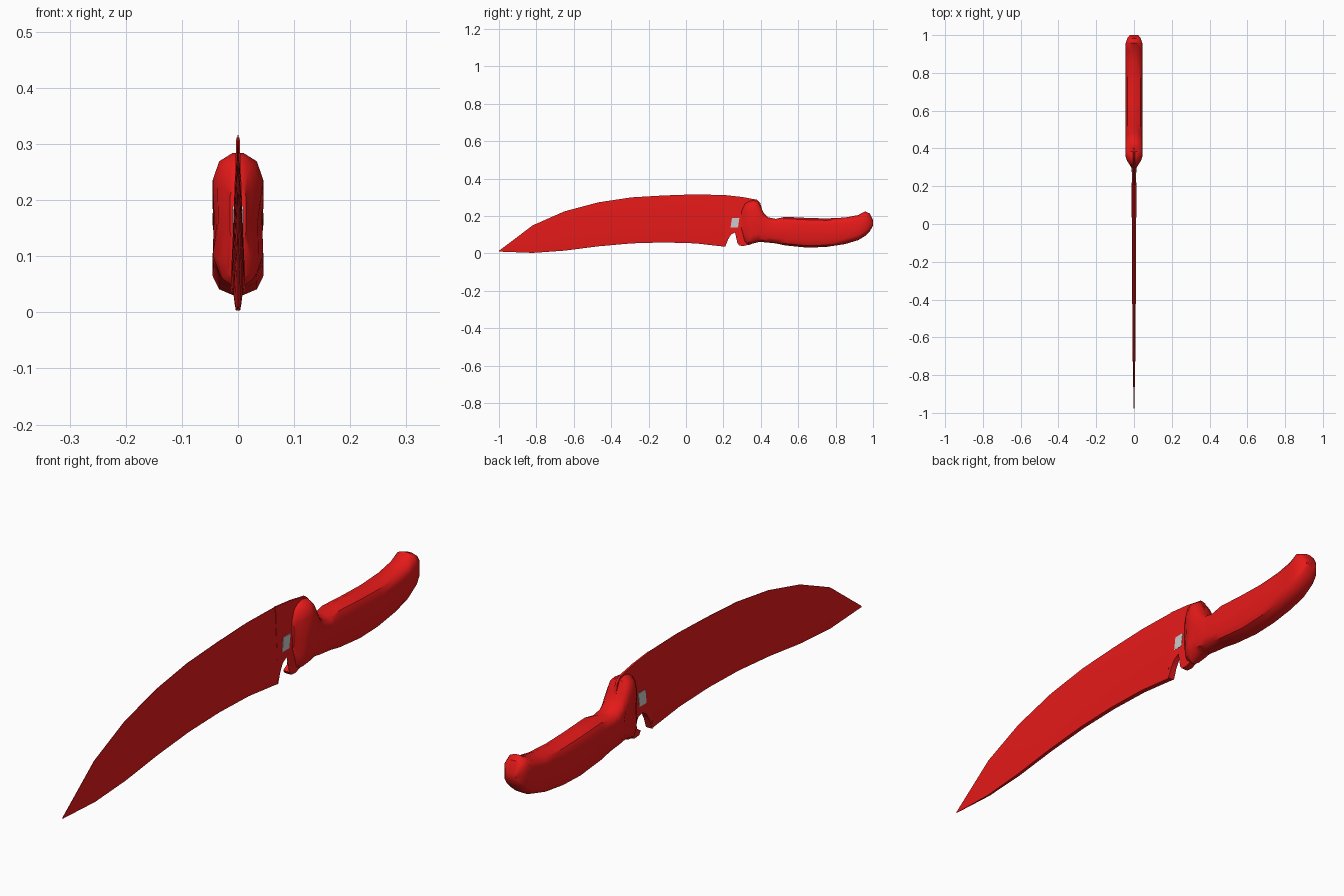
import bpy, bmesh, math

red = bpy.data.materials.new("red")
red.diffuse_color = (0.8, 0.01, 0.01, 1)


def make(name, bm, angle=35, mat=red):
    bmesh.ops.recalc_face_normals(bm, faces=bm.faces)
    me = bpy.data.meshes.new(name)
    bm.to_mesh(me)
    bm.free()
    ob = bpy.data.objects.new(name, me)
    bpy.context.collection.objects.link(ob)
    if mat:
        me.materials.append(mat)
    bpy.ops.object.select_all(action='DESELECT')
    ob.select_set(True)
    bpy.context.view_layer.objects.active = ob
    bpy.ops.object.shade_smooth_by_angle(angle=math.radians(angle))
    return ob


def loft(name, rings, angle=35):
    bm = bmesh.new()
    loops = [[bm.verts.new(p) for p in r] for r in rings]
    for a, b in zip(loops, loops[1:]):
        n = len(a)
        for i in range(n):
            j = (i + 1) % n
            bm.faces.new((a[i], a[j], b[j], b[i]))
    bm.faces.new(loops[0])
    bm.faces.new(loops[-1])
    bmesh.ops.remove_doubles(bm, verts=bm.verts, dist=0.0002)
    return make(name, bm, angle)


# Blade: wedge section, thick spine below, sharp convex edge above
# (y, spine z, edge z, half thickness)
blade = [(-1.0, 0.010, 0.014, 0.0008), (-0.82, 0.003, 0.15, 0.005),
         (-0.65, 0.015, 0.225, 0.008), (-0.47, 0.038, 0.273, 0.009),
         (-0.29, 0.054, 0.300, 0.010), (-0.12, 0.059, 0.310, 0.011),
         (0.05, 0.054, 0.316, 0.012), (0.21, 0.036, 0.312, 0.0127)]
rings = []
for y, zb, zt, t in blade:
    h = zt - zb
    rings.append([(-t * .75, y, zb), (t * .75, y, zb), (t, y, zb + h * .08),
                  (0.0008, y, zt), (-0.0008, y, zt), (-t, y, zb + h * .08)])
loft("blade", rings, 30)

# Ricasso with finger notch and small hook, tapering towards the top
outline = [(0.21, 0.036), (0.225, 0.075), (0.24, 0.10), (0.262, 0.113),
           (0.285, 0.108), (0.30, 0.088), (0.295, 0.068), (0.275, 0.055),
           (0.285, 0.042), (0.31, 0.040), (0.36, 0.056), (0.42, 0.07),
           (0.42, 0.19), (0.405, 0.24), (0.397, 0.27), (0.38, 0.287),
           (0.30, 0.302), (0.21, 0.312)]
bm = bmesh.new()
sides = []
for s in (-1, 1):
    sides.append([bm.verts.new((s * (0.0142 - 0.036 * z), y, z)) for y, z in outline])
    bm.faces.new(sides[-1])
for i in range(len(outline)):
    j = (i + 1) % len(outline)
    bm.faces.new((sides[0][i], sides[0][j], sides[1][j], sides[1][i]))
bmesh.ops.triangulate(bm, faces=[f for f in bm.faces if len(f.verts) > 4])
make("ricasso", bm, 30)

# Handle: (y, bottom z, top z, half width, side groove depth)
handle = [(0.298, 0.12, 0.23, 0.014, 1), (0.315, 0.055, 0.265, 0.024, .9),
          (0.335, 0.045, 0.279, 0.037, .95), (0.36, 0.054, 0.284, 0.045, .82),
          (0.385, 0.060, 0.278, 0.045, .95), (0.402, 0.061, 0.245, 0.045, .85),
          (0.415, 0.060, 0.217, 0.045, .95), (0.44, 0.058, 0.193, 0.044, .85),
          (0.48, 0.054, 0.185, 0.044, .97), (0.53, 0.043, 0.196, 0.045, .85),
          (0.65, 0.031, 0.190, 0.045, .9), (0.75, 0.035, 0.187, 0.045, .85),
          (0.85, 0.050, 0.192, 0.045, .92), (0.92, 0.071, 0.205, 0.045, .85),
          (0.957, 0.093, 0.225, 0.044, .97), (0.983, 0.118, 0.214, 0.036, 1),
          (1.0, 0.15, 0.178, 0.022, 1)]
rings = []
for y, zb, zt, w, g in handle:
    c, h = (zb + zt) / 2, (zt - zb) / 2
    half = [(.22, -1), (.75, -.87), (1, -.58), (g, 0), (1, .58), (.75, .87), (.22, 1)]
    ring = [(w * a, y, c + h * b) for a, b in half]
    rings.append(ring + [(-x, yy, z) for x, yy, z in reversed(ring)])
loft("handle", rings, 40)

# Plain grey inlay showing on both sides of the ricasso
bm = bmesh.new()
bmesh.ops.create_cube(bm, size=1)
for v in bm.verts:
    z = v.co.z * 0.05
    v.co = (v.co.x * 0.020, 0.262 + v.co.y * 0.04 + z * 0.15, 0.165 + z)
make("inlay", bm, 30, None)
